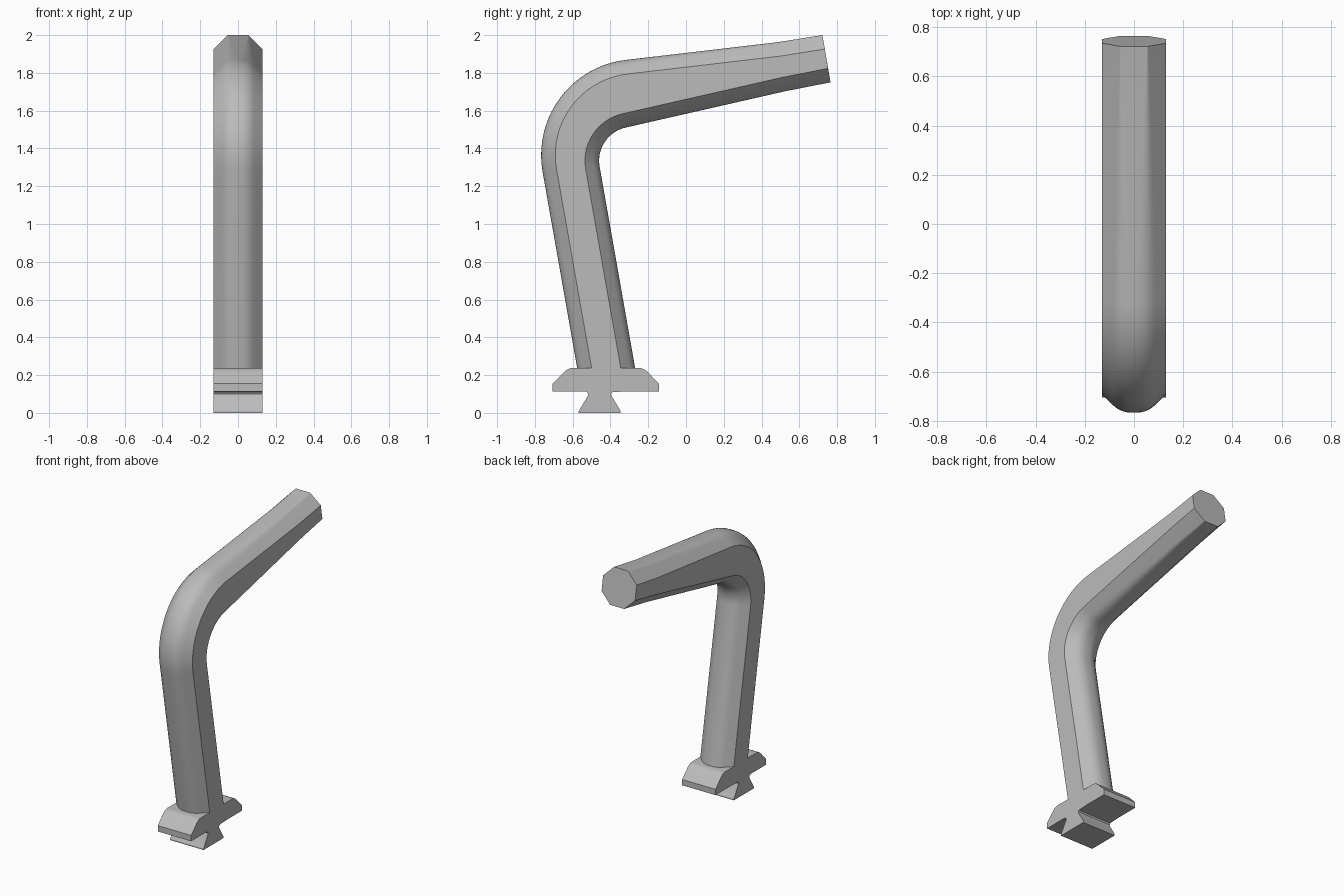
import bpy, bmesh
from math import sin, cos, tan, radians
from mathutils import Vector

cube = bpy.data.objects.get("Cube")
if cube:
    bpy.data.objects.remove(cube, do_unlink=True)

HALF, CHAMFER, FOOT_TOP = 0.13, 0.075, 0.238

grey = bpy.data.materials.new("plain grey")
grey.use_nodes = True
grey.diffuse_color = (0.5, 0.5, 0.5, 1)
grey.node_tree.nodes["Principled BSDF"].inputs["Base Color"].default_value = grey.diffuse_color


def finish(name, bm):
    bmesh.ops.recalc_face_normals(bm, faces=bm.faces)
    mesh = bpy.data.meshes.new(name)
    bm.to_mesh(mesh)
    bm.free()
    mesh.materials.append(grey)
    obj = bpy.data.objects.new(name, mesh)
    bpy.context.collection.objects.link(obj)
    bpy.ops.object.select_all(action='DESELECT')
    bpy.context.view_layer.objects.active = obj
    obj.select_set(True)
    bpy.ops.object.shade_smooth_by_angle(angle=radians(30))
    return obj


def rail(centre, radius, top_angle, knee, end, inset, steps=20):
    """Side-view edge of the arm: straight shank, round bend, straight grip."""
    arc = []
    for i in range(steps + 1):
        a = radians(190 + (top_angle - 190) * i / steps)
        arc.append(Vector((centre[0] + radius * cos(a), centre[1] + radius * sin(a))))
    drop = arc[0].y - FOOT_TOP
    foot = Vector((arc[0].x + drop * tan(radians(10)), FOOT_TOP))
    normal = Vector((-sin(radians(10)), cos(radians(10)))) * inset
    return [foot] + arc + [Vector(knee) + normal, Vector(end) + normal]


# Arm: four rails, with the octagon's chamfers softened except at the grip end
outer_c, inner_c = (-0.26, 1.365), (-0.28, 1.335)
outer_args = (96.5, (0.489, 1.963), (0.722, 2.0))
inner_args = (103, (0.526, 1.703), (0.765, 1.75))
outer = rail(outer_c, 0.507, *outer_args, 0)
outer_edge = rail(outer_c, 0.507 - CHAMFER, *outer_args, -CHAMFER)
inner = rail(inner_c, 0.18, *inner_args, 0)
inner_edge = rail(inner_c, 0.18 + CHAMFER, *inner_args, CHAMFER)


def half_section(soft, steps=5):
    """(x, depth) from the +x side edge over the flat to the -x side edge."""
    corner = Vector((HALF - CHAMFER, 0))
    a = corner + Vector((soft, soft)) * 0.7
    c = corner - Vector((soft, 0))
    side = [Vector((HALF, CHAMFER))]
    for i in range(steps + 1):
        t = i / steps
        side.append(a * (1 - t) ** 2 + corner * 2 * t * (1 - t) + c * t * t)
    return side + [Vector((-p.x, p.y)) for p in reversed(side)]


bm = bmesh.new()
rings = []
count = len(outer)
for i in range(count):
    soft = {count - 1: 0.002, count - 2: 0.015}.get(i, 0.045)
    half = half_section(soft)
    ring = []
    for flat, edge, pts in ((outer[i], outer_edge[i], half),
                            (inner[i], inner_edge[i], half[::-1])):
        for p in pts:
            q = flat.lerp(edge, p.y / CHAMFER)
            ring.append(bm.verts.new((p.x, q.x, q.y)))
    rings.append(ring)
for r, s in zip(rings, rings[1:]):
    for k in range(len(r)):
        n = (k + 1) % len(r)
        bm.faces.new((r[k], r[n], s[n], s[k]))
bm.faces.new(rings[0])
bm.faces.new(rings[-1])
finish("bent_arm", bm)

# Foot: flange with bevelled shoulders above a dovetail tongue
left = [(-0.568, 0), (-0.568, 0.01), (-0.52, 0.09), (-0.518, 0.1), (-0.524, 0.11),
        (-0.536, 0.114), (-0.706, 0.114), (-0.706, 0.155), (-0.645, 0.217),
        (-0.63, 0.229), (-0.615, 0.236), (-0.598, FOOT_TOP)]
right = []
for y, z in left:
    middle = -0.457 if z < 0.112 else -0.4245
    right.append((2 * middle - y, z))
bm = bmesh.new()
face = bm.faces.new([bm.verts.new((-HALF, y, z)) for y, z in left + right[::-1]])
grown = bmesh.ops.extrude_face_region(bm, geom=[face])["geom"]
bmesh.ops.translate(bm, vec=(2 * HALF, 0, 0),
                    verts=[v for v in grown if isinstance(v, bmesh.types.BMVert)])
finish("dovetail_foot", bm)
